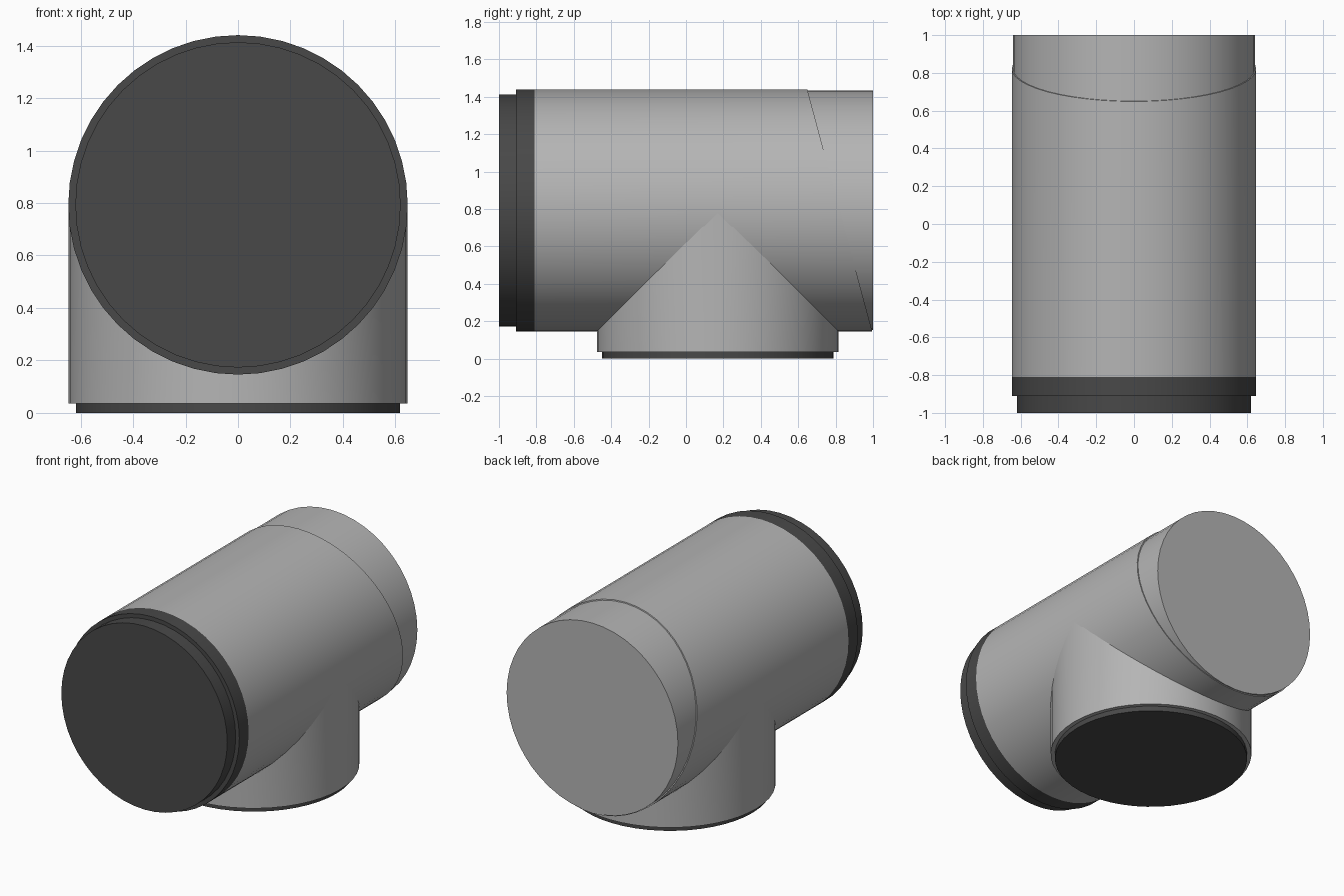
import bpy, bmesh, math

if "Cube" in bpy.data.objects:
    bpy.data.objects.remove(bpy.data.objects["Cube"])

SEG = 48
R, CZ, BY = 0.647, 0.793, 0.17   # pipe radius, main axis height, branch axis y


def material(name, v):
    m = bpy.data.materials.new(name)
    m.diffuse_color = (v, v, v, 1)
    m.use_nodes = True
    m.node_tree.nodes["Principled BSDF"].inputs["Base Color"].default_value = m.diffuse_color
    return m


grey = material("light grey", 0.46)
dark = material("dark grey", 0.065)


def tube(name, rings, mat):
    """Closed solid from rings; each ring is a function of cos, sin giving a point."""
    bm = bmesh.new()
    loops = []
    for ring in rings:
        angles = [2 * math.pi * i / SEG for i in range(SEG)]
        loops.append([bm.verts.new(ring(math.cos(a), math.sin(a))) for a in angles])
    for a, b in zip(loops, loops[1:]):
        for i in range(SEG):
            j = (i + 1) % SEG
            bm.faces.new((a[i], a[j], b[j], b[i]))
    bm.faces.new(loops[0])
    bm.faces.new(loops[-1])
    bmesh.ops.recalc_face_normals(bm, faces=bm.faces)
    me = bpy.data.meshes.new(name)
    bm.to_mesh(me)
    bm.free()
    me.materials.append(mat)
    ob = bpy.data.objects.new(name, me)
    bpy.context.collection.objects.link(ob)
    bpy.context.view_layer.objects.active = ob
    ob.select_set(True)
    bpy.ops.object.shade_smooth_by_angle(angle=math.radians(30))
    ob.select_set(False)


def along_y(r, y, slope=0.0):
    return lambda c, s: (r * c, y - slope * r * s, CZ + r * s)


def along_z(r, z):
    return lambda c, s: (r * c, BY + r * s, z)


# Main pipe with a slanted rear end
tube("main_pipe", [along_y(R, -0.81), along_y(R, 0.822, 0.268)], grey)
# Slightly narrower rear sleeve
tube("rear_sleeve", [along_y(0.64, 0.6), along_y(0.64, 1.0)], grey)
# Stepped dark front collar
tube("front_collar", [along_y(R, -0.81), along_y(R, -0.91),
                      along_y(0.62, -0.91), along_y(0.62, -1.0)], dark)
# Downward branch, its top mitred to meet the main pipe
tube("branch_pipe", [along_z(R - 0.001, 0.035),
                     lambda c, s: (0.646 * c, BY + 0.646 * s, CZ + 0.01 - 0.646 * abs(s))], grey)
# Dark branch seal
tube("branch_seal", [along_z(0.618, 0.0), along_z(0.618, 0.04)], dark)
